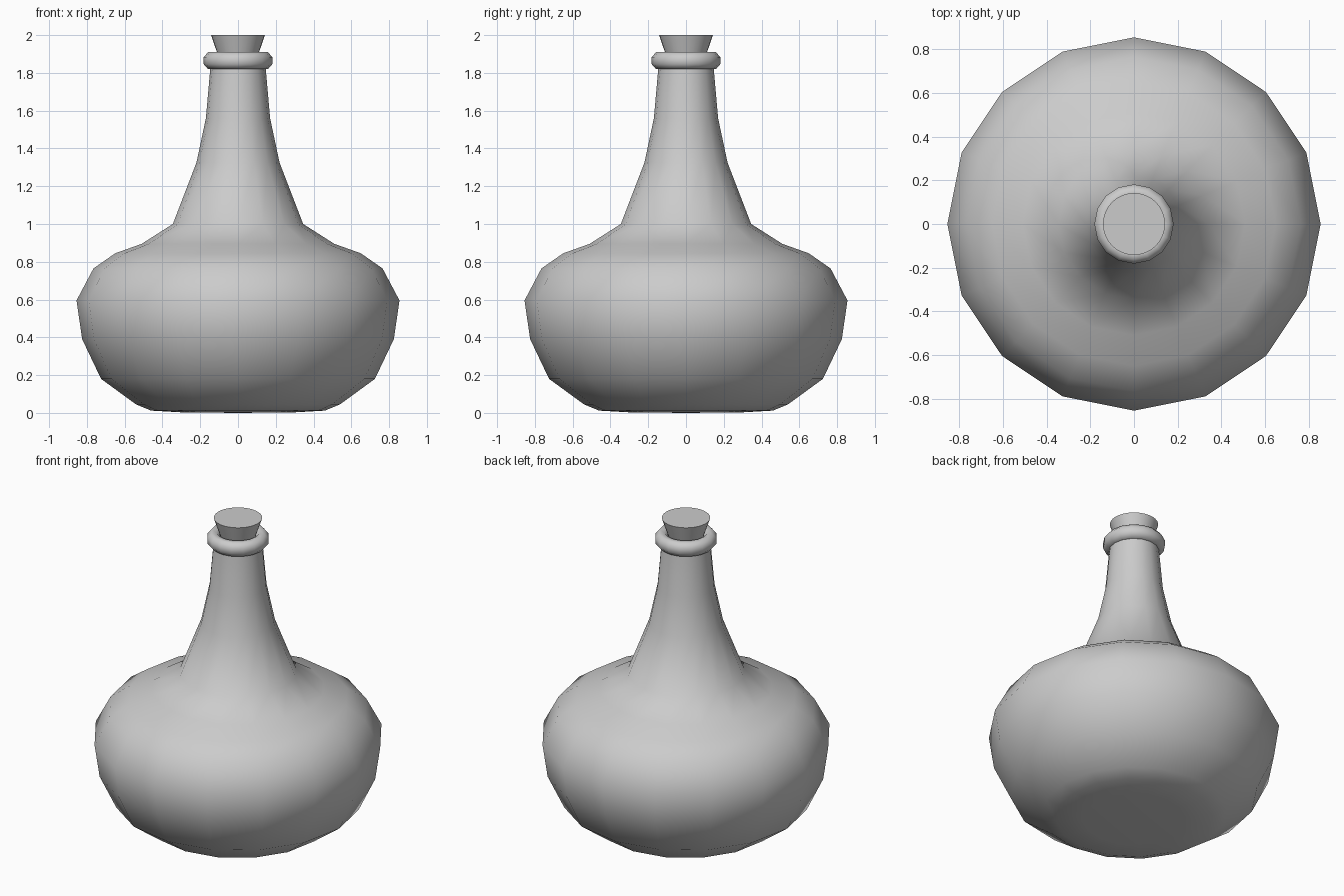
import bpy, bmesh, math

if "Cube" in bpy.data.objects:
    bpy.data.objects.remove(bpy.data.objects["Cube"])


def lathe(name, profile, sides, closed=False, angle=60):
    """Revolve (radius, z) points around z; radius 0 makes a pole."""
    bm = bmesh.new()
    rings = []
    for r, z in profile:
        if r == 0:
            rings.append([bm.verts.new((0, 0, z))] * sides)
        else:
            rings.append([bm.verts.new((r * math.cos(2 * math.pi * i / sides),
                                        r * math.sin(2 * math.pi * i / sides), z))
                          for i in range(sides)])
    pairs = list(zip(rings, rings[1:]))
    if closed:
        pairs.append((rings[-1], rings[0]))
    for a, b in pairs:
        for i in range(sides):
            j = (i + 1) % sides
            bm.faces.new(list(dict.fromkeys((a[i], a[j], b[j], b[i]))))
    bmesh.ops.recalc_face_normals(bm, faces=bm.faces)
    mesh = bpy.data.meshes.new(name)
    bm.to_mesh(mesh)
    bm.free()
    obj = bpy.data.objects.new(name, mesh)
    bpy.context.collection.objects.link(obj)
    bpy.ops.object.select_all(action='DESELECT')
    obj.select_set(True)
    bpy.context.view_layer.objects.active = obj
    bpy.ops.object.shade_smooth_by_angle(angle=math.radians(angle))
    return obj


# Squat bottle body with tapering neck
lathe("bottle_body", [(0, 0), (0.3, 0.003), (0.46, 0.012), (0.54, 0.045),
                      (0.725, 0.18), (0.825, 0.39), (0.855, 0.595),
                      (0.765, 0.765), (0.65, 0.845), (0.51, 0.895),
                      (0.345, 1.0), (0.22, 1.325), (0.17, 1.56),
                      (0.147, 1.82), (0.142, 1.87)], 16)

# Rounded ring around the mouth
ring = [(0.143 + 0.042 * math.cos(math.radians(22.5 + 45 * k)),
         1.865 + 0.048 * math.sin(math.radians(22.5 + 45 * k))) for k in range(8)]
lathe("lip_ring", ring, 16, closed=True)

# Tapered stopper
lathe("stopper", [(0, 1.83), (0.085, 1.83), (0.142, 2.0), (0, 2.0)], 32, angle=30)
